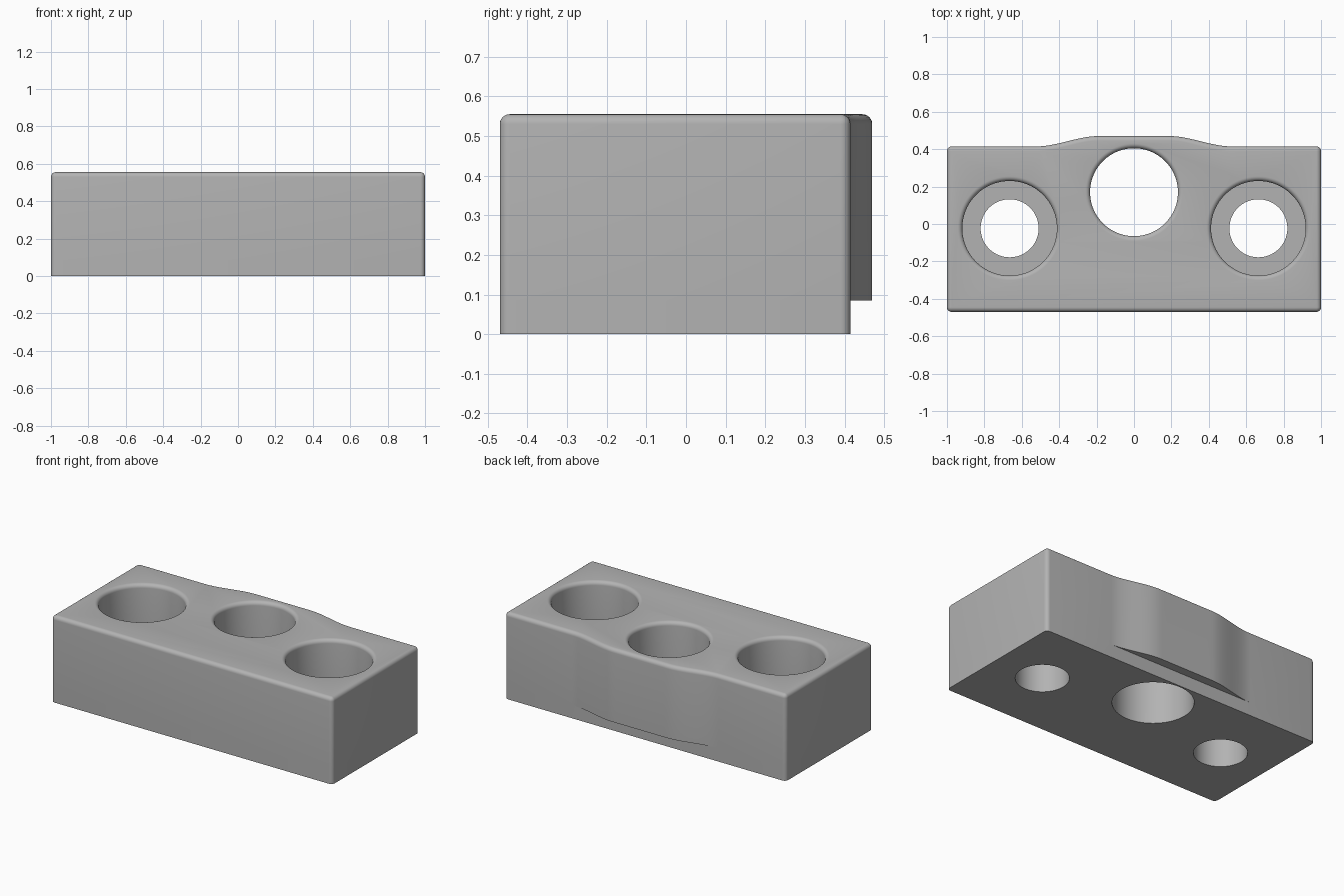
import bpy, bmesh, math

cube = bpy.data.objects.get("Cube")
if cube:
    bpy.data.objects.remove(cube, do_unlink=True)

HEIGHT, STEP, FILLET = 0.555, 0.085, 0.025
FRONT, BACK, BULGE = -0.47, 0.415, 0.055
ARC = [math.radians(15 * i) for i in range(7)]

grey = bpy.data.materials.new("grey")
grey.use_nodes = True
grey.diffuse_color = (0.45, 0.45, 0.45, 1)
grey.node_tree.nodes["Principled BSDF"].inputs["Base Color"].default_value = (0.45, 0.45, 0.45, 1)


def make_object(name, bm):
    bmesh.ops.remove_doubles(bm, verts=bm.verts, dist=1e-5)
    bmesh.ops.recalc_face_normals(bm, faces=bm.faces)
    mesh = bpy.data.meshes.new(name)
    bm.to_mesh(mesh)
    bm.free()
    mesh.materials.append(grey)
    obj = bpy.data.objects.new(name, mesh)
    bpy.context.collection.objects.link(obj)
    return obj


def loft(name, rings):
    """Skin a stack of equal rings and cap both ends."""
    bm = bmesh.new()
    rows = [[bm.verts.new(p) for p in ring] for ring in rings]
    for a, b in zip(rows, rows[1:]):
        for i in range(len(a)):
            j = (i + 1) % len(a)
            bm.faces.new((a[i], a[j], b[j], b[i]))
    bm.faces.new(rows[0][::-1])
    bm.faces.new(rows[-1])
    return make_object(name, bm)


def outline(z, inset, bulge):
    """Rounded rectangle whose back side swells in the middle."""
    r = FILLET - inset
    pts = []

    def corner(sx, y, start):
        for a in ARC:
            pts.append((sx * (1 - FILLET) + r * math.cos(start + a),
                        y + r * math.sin(start + a), z))

    corner(-1, FRONT + FILLET, math.pi)
    corner(1, FRONT + FILLET, 1.5 * math.pi)
    corner(1, BACK - FILLET, 0)
    steps = 48
    for i in range(steps + 1):
        x = 0.52 - 1.04 * i / steps
        t = min(1, max(0, (0.52 - abs(x)) / 0.33))
        slope = -math.copysign(1, x) * bulge * 6 * t * (1 - t) / 0.33
        n = math.hypot(1, slope)
        pts.append((x + inset * slope / n,
                    BACK + bulge * t * t * (3 - 2 * t) - inset / n, z))
    corner(-1, BACK - FILLET, 0.5 * math.pi)
    return pts


def lathe(name, x, y, profile, sides=96):
    return loft(name, [[(x + r * math.cos(2 * math.pi * i / sides),
                         y + r * math.sin(2 * math.pi * i / sides), z)
                        for i in range(sides)] for r, z in profile])


def bore_profile(r, floor):
    """Straight bore that flares into a rounded rim at the top."""
    rim = [(r + FILLET * (1 - math.cos(a)), HEIGHT - FILLET + FILLET * math.sin(a)) for a in ARC]
    return [(r, floor)] + rim + [(r + FILLET, HEIGHT + 0.1)]


# Block with a stepped bulge on the back and a rounded top edge
rings = [outline(0, 0, 0), outline(STEP, 0, 0), outline(STEP, 0, BULGE)]
rings += [outline(HEIGHT - FILLET + FILLET * math.sin(a), FILLET * (1 - math.cos(a)), BULGE) for a in ARC]
block = loft("mounting_block", rings)

# Central through hole and two counterbored holes
cutters = [lathe("center_hole_cutter", 0, 0.17, bore_profile(0.235, -0.1))]
for side, x in (("left", 0.665), ("right", -0.665)):
    bore = bore_profile(0.253, 0.22)
    cutters.append(lathe(side + "_bore_cutter", x, -0.023, [(0.155, -0.1), (0.155, 0.22)] + bore))

for cutter in cutters:
    cutter.hide_render = True
    mod = block.modifiers.new(cutter.name, 'BOOLEAN')
    mod.operation = 'DIFFERENCE'
    mod.solver = 'EXACT'
    mod.object = cutter

# Bake the holes, then drop the cutters
bpy.ops.object.select_all(action='DESELECT')
block.select_set(True)
bpy.context.view_layer.objects.active = block
for mod in list(block.modifiers):
    bpy.ops.object.modifier_apply(modifier=mod.name)
for cutter in cutters:
    bpy.data.objects.remove(cutter, do_unlink=True)
bpy.ops.object.shade_smooth_by_angle(angle=math.radians(30))
